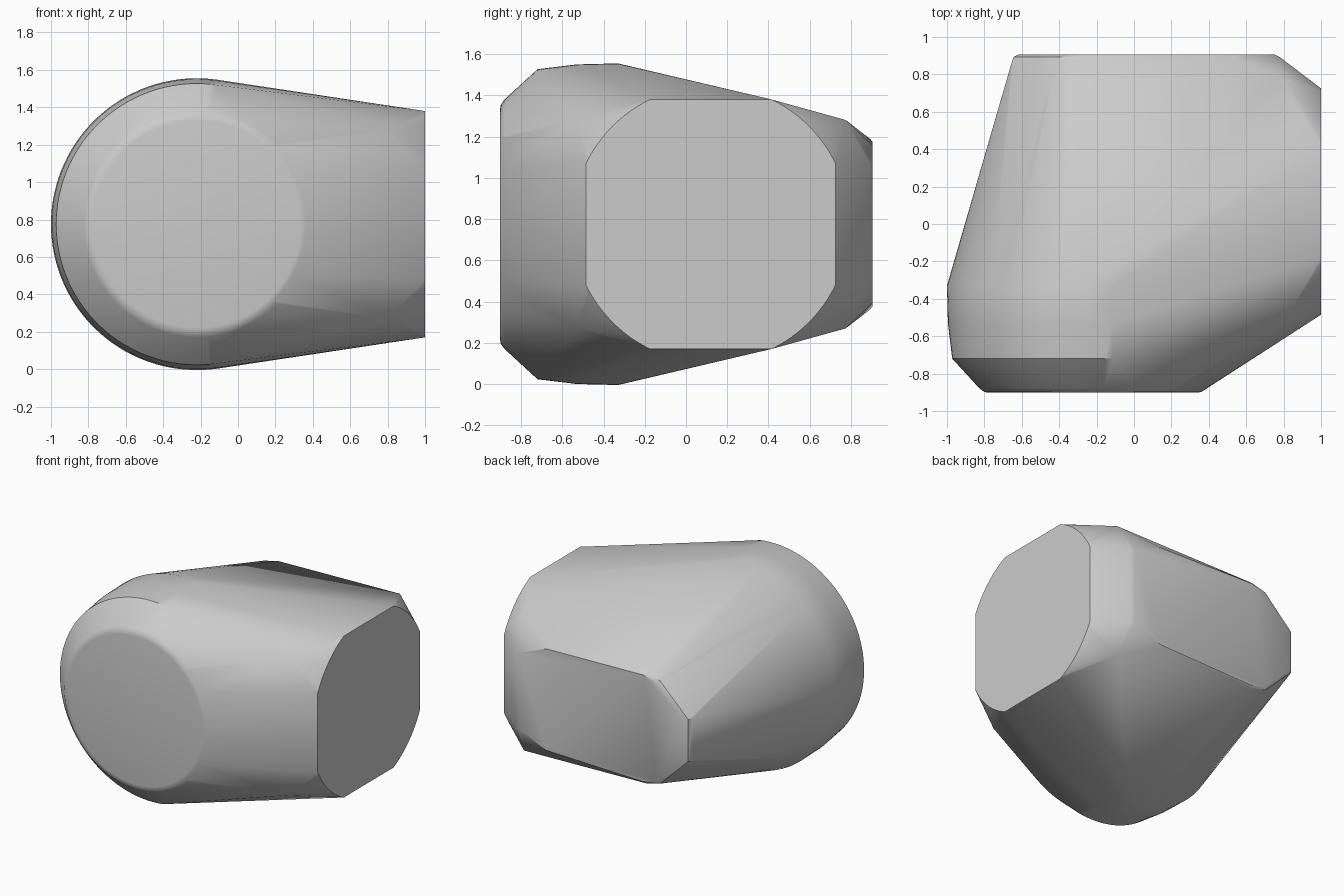
import bpy, bmesh, math

cube = bpy.data.objects.get("Cube")
if cube:
    bpy.data.objects.remove(cube, do_unlink=True)

MID = 0.775      # height of the symmetry plane
points = []


def add(x, y, h):
    """Add a point and its mirror about the middle height."""
    points.append((x, y, MID + h))
    if h > 1e-5:
        points.append((x, y, MID - h))


def ring(y, radius, end=180, start=0, steps=32):
    """Upright circular ring around the drum axis, mirrored vertically."""
    for i in range(steps + 1):
        a = math.radians(start + (end - start) * i / steps)
        add(-0.22 + radius * math.cos(a), y, max(radius * math.sin(a), 0))


# Round front with softened rim
for y, r in ((-0.902, 0.555), (-0.898, 0.58), (-0.88, 0.605)):
    ring(y, r)

# Wide drum behind the front chamfer
for y, r in ((-0.72, 0.752), (-0.53, 0.775), (-0.33, 0.78)):
    ring(y, r, start=82)

# Flat side: circle clipped by a square
half, radius = 0.605, 0.673
low = math.acos(half / radius)
for i in range(13):
    a = low + (math.pi / 2 - 2 * low) * i / 12
    for side in (-1, 1):
        add(1.0, 0.12 + side * radius * math.cos(a), radius * math.sin(a))

# Shoulder corners beside the flat side
add(0.8, -0.53, 0.505)
add(0.8, 0.775, 0.505)

# Back panel with a rounded rim
outline = ((0.79, 0.3), (0.55, 0.4), (-0.3, 0.42), (-0.42, 0.39), (-0.655, 0.16))
for y, inset in ((0.905, 0.05), (0.893, 0.016), (0.86, 0)):
    for x, h in outline:
        add(0.07 + (x - 0.07) * (1 - inset), y, h * (1 - inset))

# Skin the sections into one convex shell
bm = bmesh.new()
for p in points:
    bm.verts.new(p)
bmesh.ops.remove_doubles(bm, verts=bm.verts, dist=0.0005)
bmesh.ops.convex_hull(bm, input=bm.verts)
bmesh.ops.delete(bm, geom=[v for v in bm.verts if not v.link_faces], context='VERTS')
bmesh.ops.dissolve_limit(bm, angle_limit=0.005, verts=bm.verts, edges=bm.edges)
bmesh.ops.recalc_face_normals(bm, faces=bm.faces)
mesh = bpy.data.meshes.new("rounded_body")
bm.to_mesh(mesh)
bm.free()

body = bpy.data.objects.new("rounded_body", mesh)
bpy.context.collection.objects.link(body)

# Plain grey material
grey = bpy.data.materials.new("light_grey")
grey.use_nodes = True
colour = (0.6, 0.6, 0.6, 1)
grey.diffuse_color = colour
grey.node_tree.nodes["Principled BSDF"].inputs["Base Color"].default_value = colour
mesh.materials.append(grey)

# Smooth shading with crisp plate edges
bpy.ops.object.select_all(action='DESELECT')
body.select_set(True)
bpy.context.view_layer.objects.active = body
bpy.ops.object.shade_smooth_by_angle(angle=math.radians(30))
